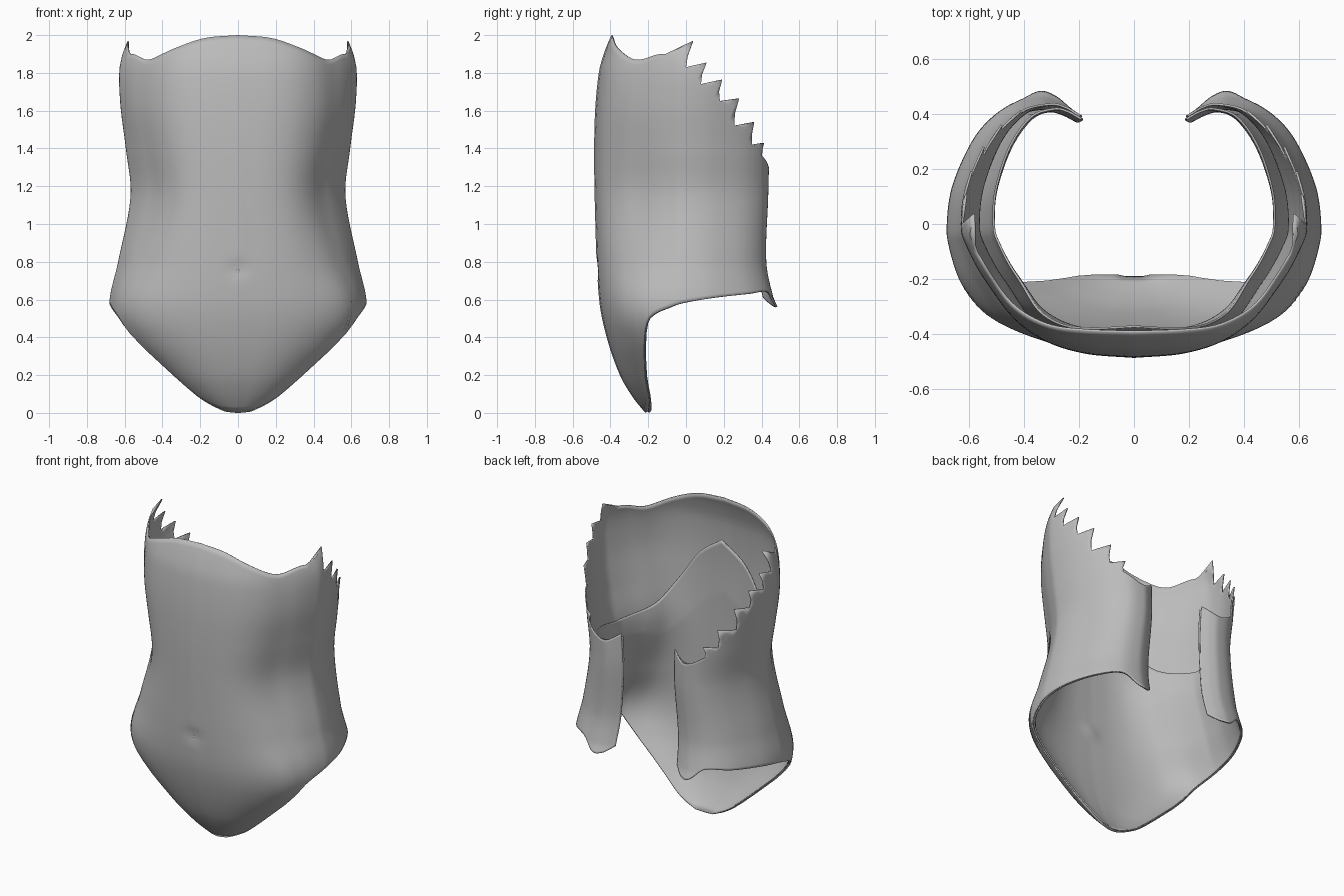
import bpy, bmesh, math

cube = bpy.data.objects.get("Cube")
if cube:
    bpy.data.objects.remove(cube)

grey = bpy.data.materials.new("plain grey")
grey.use_nodes = True
grey.diffuse_color = (0.5, 0.5, 0.5, 1)
grey.node_tree.nodes["Principled BSDF"].inputs["Base Color"].default_value = (0.5, 0.5, 0.5, 1)


def curve(points, t):
    """Smooth lookup through (position, value) pairs."""
    if t <= points[0][0]:
        return points[0][1]
    if t >= points[-1][0]:
        return points[-1][1]
    i = max(j for j in range(len(points) - 1) if points[j][0] <= t)

    def slope(j):
        a, b = points[max(j - 1, 0)], points[min(j + 1, len(points) - 1)]
        return (b[1] - a[1]) / (b[0] - a[0])
    (x0, y0), (x1, y1) = points[i], points[i + 1]
    h = x1 - x0
    s = (t - x0) / h
    return (y0 * (1 + 2 * s) * (1 - s) ** 2 + y1 * s * s * (3 - 2 * s)
            + h * slope(i) * s * (1 - s) ** 2 + h * slope(i + 1) * s * s * (s - 1))


# Half cross-section from the front centre round to the open back edge
SECTION_X = list(enumerate([0, .3, .55, .76, .9, .98, 1, .97, .85, .69, .52, .42, .33]))
SECTION_Y = list(enumerate([-1, -.97, -.88, -.71, -.46, -.18, 0, .32, .71, .94, 1, .97, .9]))
# Half width, front depth, back depth and front corner fullness by height
WIDTH = [(0, .13), (.03, .19), (.08, .27), (.2, .42), (.42, .65), (.58, .68), (.8, .635),
         (1.15, .57), (1.4, .595), (1.65, .625), (1.85, .625), (2, .575)]
FRONT = [(0, .215), (.08, .28), (.2, .35), (.4, .42), (.6, .46), (1, .48),
         (1.5, .485), (1.8, .462), (1.93, .425), (2, .395)]
BACK = [(.55, .49), (.62, .46), (.8, .425), (1.15, .435), (1.35, .44)]
CORNER = [(.4, 1), (.58, 1.03), (.8, .98), (1.15, .92), (1.6, .95), (1.9, .93)]
# Edge heights by position round the section
BOTTOM = [(0, 0), (1, .003), (2, .015), (3, .08), (3.4, .21), (3.8, .42), (4.1, .5),
          (5, .56), (6, .585), (7, .61), (8, .63), (9.2, .64), (10, .57), (11, .57), (12, .61)]
NOTCHES = [(4.7, 1.9), (6, 1.83), (6.6, 1.74), (7.23, 1.65), (7.65, 1.52), (8.3, 1.42), (8.85, 1.36)]
TIPS = [(6.3, 1.97), (6.8, 1.855), (7.3, 1.765), (7.8, 1.665), (8.4, 1.54), (9, 1.43)]
TOP = [(0, 2), (1, 1.985), (2, 1.935), (3, 1.88), (3.5, 1.87)] + NOTCHES + [(10, 1.3), (12, 1.35)]
LINING_TOP = [(0, 1.73), (1, 1.61), (2, 1.43), (3, 1.29), (4, 1.23), (6, 1.2), (8, 1.26), (12, 1.33)]
# Lining gap at its top edge: widest in front, closing toward the back edge
GAP = [(0, .095), (1, .085), (2, .07), (3, .055), (6, .055), (8, .04), (9.5, .02), (12, .012)]


def surface(k, z, inset=0):
    full = 1 + (curve(CORNER, z) - 1) * math.exp(-((k - 3.5) / 1.3) ** 2)
    x = (curve(WIDTH, z) - inset) * curve(SECTION_X, k) * full
    sy = curve(SECTION_Y, k) * full
    y = sy * (curve(FRONT if sy < 0 else BACK, z) - inset)
    if sy < 0:  # shallow dip around the navel
        y += .012 * math.exp(-(x / .05) ** 2 - ((z - .76) / .035) ** 2)
    return x, y, z


# Columns land on each notch, with finer steps between
stops = [0, 3.5] + [n[0] for n in NOTCHES] + [10, 12]
columns = [0]
for a, b in zip(stops, stops[1:]):
    n = max(2, round((b - a) / .15))
    columns += [a + (b - a) * (i + 1) / n for i in range(n)]


def build(name, top, lined, thickness):
    bm = bmesh.new()
    rows = 60
    for side in (1, -1):
        def add(co):
            return bm.verts.new((side * co[0], co[1], co[2]))

        grid = []
        for k in columns:
            low, high = curve(BOTTOM, k), curve(top, k)
            gap = curve(GAP, k) if lined else 0
            line = []
            for r in range(rows + 1):
                t = r / rows
                z = low + (high - low) * t
                line.append(add(surface(k, z, gap * min(1, .2 + t))))
            grid.append(line)

        def face(*vs):
            bm.faces.new(vs if side > 0 else vs[::-1])
        for c, d in zip(grid, grid[1:]):
            for r in range(rows):
                face(c[r], d[r], d[r + 1], c[r + 1])
        if not lined:  # hooked teeth along the slanting side edge
            for a, b, tip in zip(NOTCHES, NOTCHES[1:], TIPS):
                ids = [i for i, k in enumerate(columns) if a[0] - .001 <= k <= b[0] + .001]
                base = [grid[i][rows] for i in ids]
                mids = []
                for i in ids:
                    k = columns[i] * .5 + tip[0] * .5 - .06
                    z = curve(top, columns[i]) * .55 + tip[1] * .45
                    mids.append(add(surface(k, z)))
                mids[0].co = base[0].co * .55 + mids[0].co * .45
                point = add(surface(*tip))
                for j in range(len(ids) - 1):
                    face(base[j], base[j + 1], mids[j + 1], mids[j])
                    face(mids[j], mids[j + 1], point)
    bmesh.ops.remove_doubles(bm, verts=bm.verts, dist=.0005)
    mesh = bpy.data.meshes.new(name)
    bm.to_mesh(mesh)
    bm.free()
    mesh.materials.append(grey)
    obj = bpy.data.objects.new(name, mesh)
    bpy.context.collection.objects.link(obj)
    mod = obj.modifiers.new("thickness", "SOLIDIFY")
    mod.thickness = thickness
    mod.offset = -1
    smooth(obj)


def smooth(obj):
    bpy.ops.object.select_all(action="DESELECT")
    obj.select_set(True)
    bpy.context.view_layer.objects.active = obj
    bpy.ops.object.shade_smooth_by_angle(angle=math.radians(40))


build("torso_shell", TOP, False, .008)
build("inner_lining", LINING_TOP, True, .008)

# Small navel
bpy.ops.mesh.primitive_uv_sphere_add(segments=16, ring_count=8, radius=.01,
                                     location=surface(0, .75))
navel = bpy.context.object
navel.name = "navel"
navel.scale.y = .4
navel.data.materials.append(grey)
smooth(navel)
